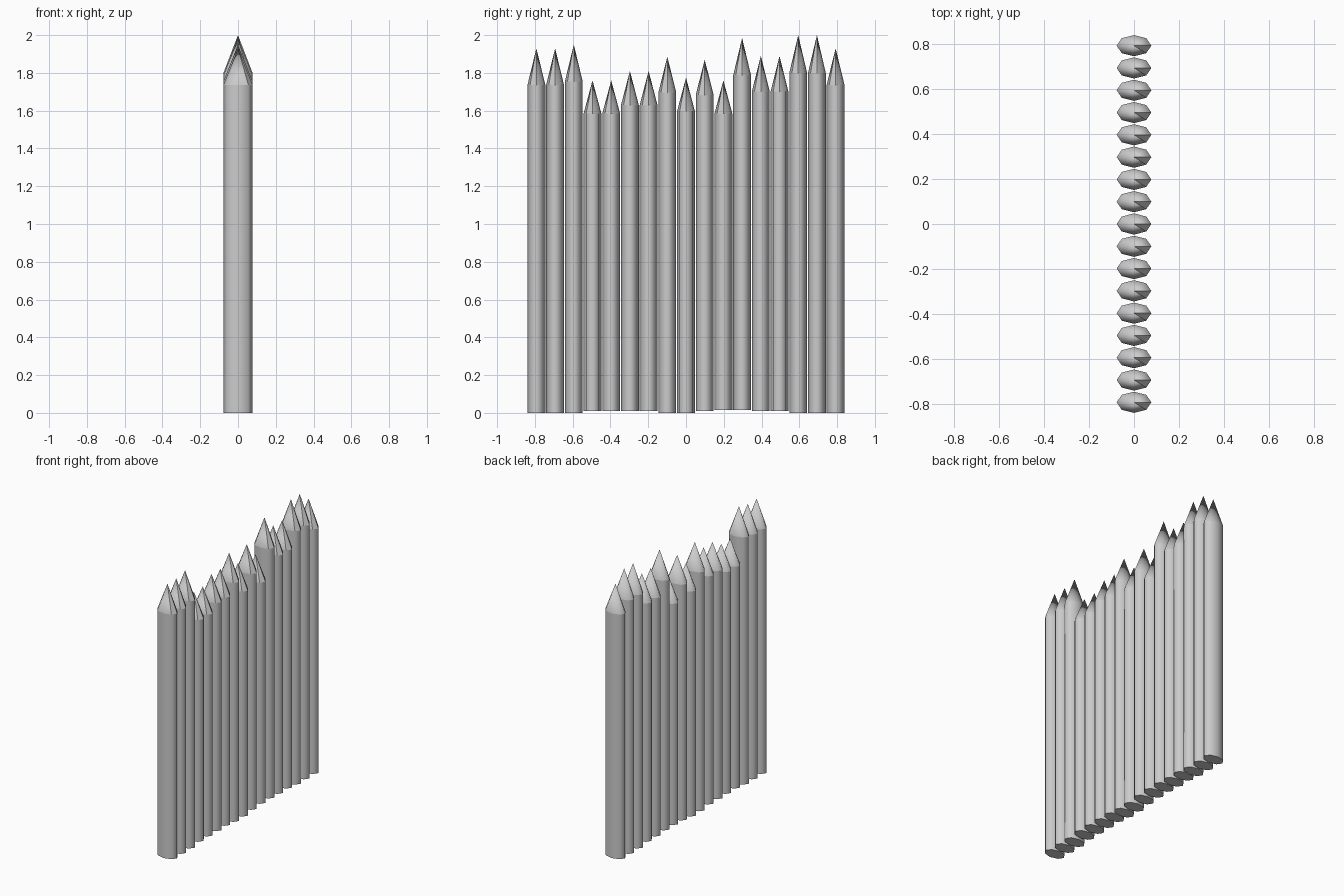
import bpy, bmesh
from math import cos, sin, tau

if "Cube" in bpy.data.objects:
    bpy.data.objects.remove(bpy.data.objects["Cube"], do_unlink=True)

GREY = (0.6, 0.6, 0.6, 1)
wood = bpy.data.materials.new("plain_grey")
wood.use_nodes = True
wood.diffuse_color = GREY
wood.node_tree.nodes["Principled BSDF"].inputs["Base Color"].default_value = GREY

SIDES, HALF_X, HALF_Y, SPACING = 8, 0.077, 0.047, 0.099
SHOULDER = 0.9  # where the point starts, as a share of the stake height


def stake(name, y, base, tip):
    """Oval eight-sided post with a pointed top."""
    bm = bmesh.new()
    shoulder = base + (tip - base) * SHOULDER

    def ring(z):
        return [bm.verts.new((HALF_X * cos(tau * i / SIDES),
                              HALF_Y * sin(tau * i / SIDES), z))
                for i in range(SIDES)]

    low, high = ring(base), ring(shoulder)
    apex = bm.verts.new((0, 0, tip))
    bm.faces.new(low[::-1])
    for i in range(SIDES):
        j = (i + 1) % SIDES
        bm.faces.new((low[i], low[j], high[j], high[i]))
        facet = bm.faces.new((high[i], high[j], apex))
    for face in bm.faces:
        face.smooth = True
    # crisp edges: foot, shoulder and the one hewn facet of the point
    for loop in (low, high):
        for i in range(SIDES):
            bm.edges.get((loop[i], loop[(i + 1) % SIDES])).smooth = False
    for edge in facet.edges:
        edge.smooth = False

    mesh = bpy.data.meshes.new(name)
    bm.to_mesh(mesh)
    bm.free()
    mesh.materials.append(wood)
    obj = bpy.data.objects.new(name, mesh)
    obj.location.y = y
    bpy.context.collection.objects.link(obj)


# Row of stakes from front to back
tips = [1.93, 1.93, 1.95, 1.76, 1.76, 1.81, 1.81, 1.885, 1.775,
        1.87, 1.76, 1.985, 1.89, 1.89, 2.0, 2.0, 1.93]
raised = {3: 0.01, 4: 0.01, 5: 0.01, 6: 0.01, 9: 0.01,
          10: 0.015, 11: 0.015, 12: 0.01, 13: 0.01}
for n, tip in enumerate(tips):
    stake(f"stake_{n + 1}", (n - (len(tips) - 1) / 2) * SPACING,
          raised.get(n, 0), tip)
